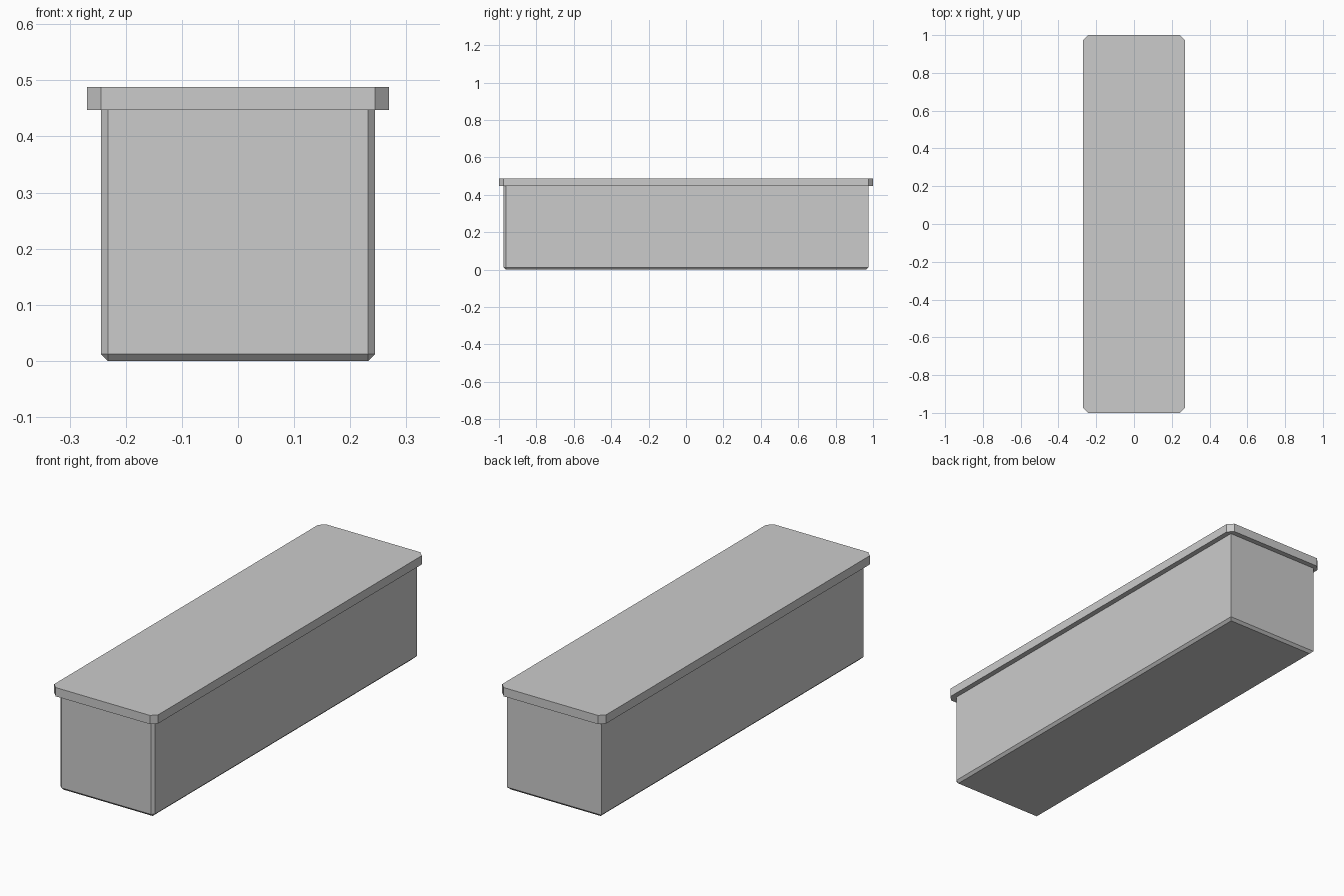
import bpy, bmesh
from mathutils import Vector

if "Cube" in bpy.data.objects:
    bpy.data.objects.remove(bpy.data.objects["Cube"])


def chamfered_box(name, half_x, half_y, z0, z1, chamfer, pick):
    """Box whose edges chosen by pick(a, b) get a flat chamfer."""
    bm = bmesh.new()
    bmesh.ops.create_cube(bm, size=2)
    for v in bm.verts:
        v.co = Vector((v.co.x * half_x, v.co.y * half_y, z1 if v.co.z > 0 else z0))
    edges = [e for e in bm.edges if pick(e.verts[0].co, e.verts[1].co)]
    bmesh.ops.bevel(bm, geom=edges, offset=chamfer, offset_type='OFFSET',
                    segments=1, profile=0.5, affect='EDGES')
    bmesh.ops.recalc_face_normals(bm, faces=bm.faces)
    mesh = bpy.data.meshes.new(name)
    bm.to_mesh(mesh)
    bm.free()
    obj = bpy.data.objects.new(name, mesh)
    bpy.context.collection.objects.link(obj)
    return obj


def is_vertical(a, b):
    return abs(a.z - b.z) > 0.001


def body_edge(a, b):
    # bottom rim and the two front uprights
    return a.z + b.z < 0.001 or (is_vertical(a, b) and a.y < 0)


# Box body
chamfered_box("box_body", 0.244, 0.975, 0.0, 0.447, 0.012, body_edge)

# Overhanging lid with cut corners
chamfered_box("lid", 0.269, 1.0, 0.447, 0.488, 0.025, is_vertical)
